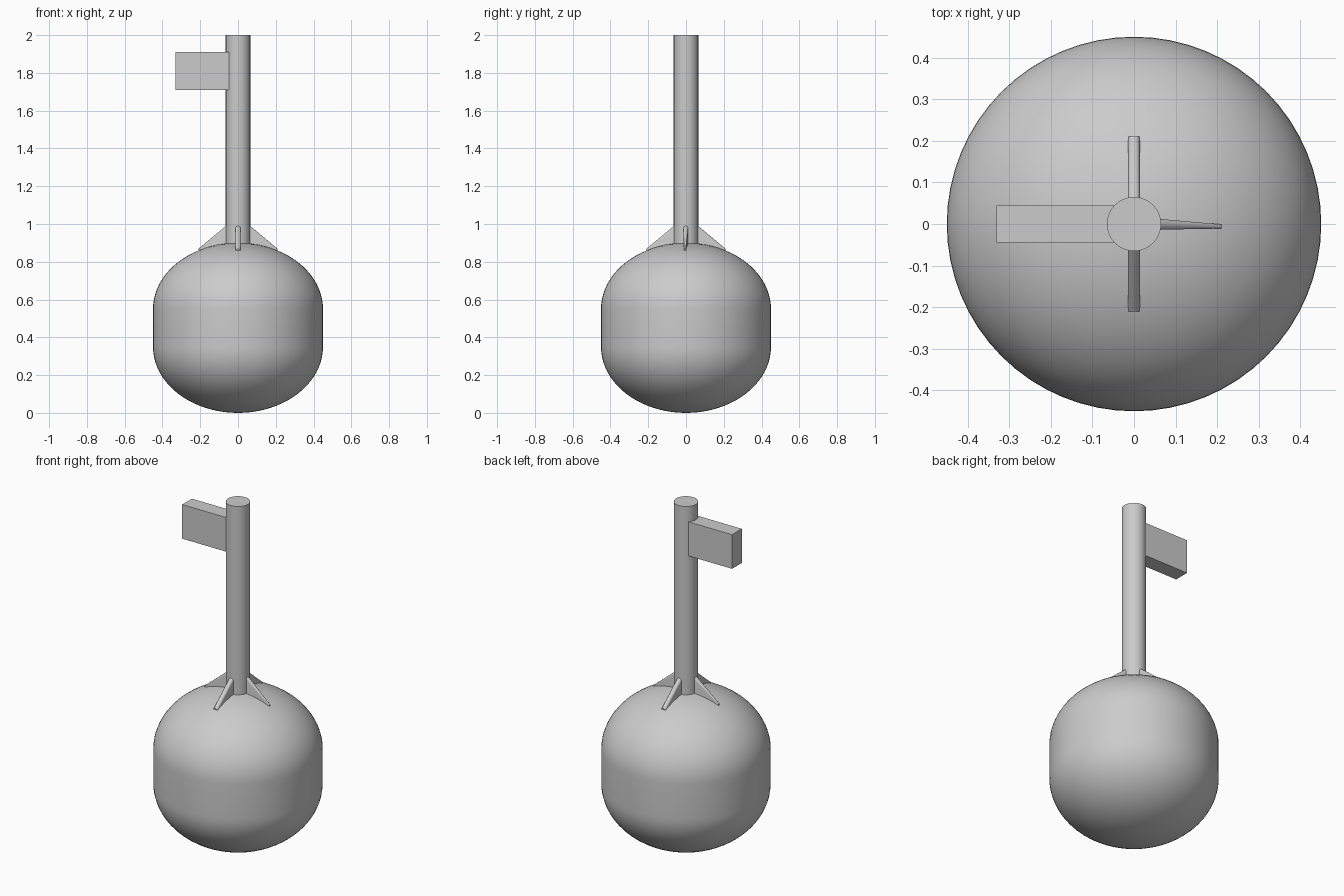
import bpy, bmesh, math
from mathutils import Matrix

cube = bpy.data.objects.get("Cube")
if cube:
    bpy.data.objects.remove(cube)

grey = bpy.data.materials.new("plain grey")
grey.use_nodes = True
colour = (0.6, 0.6, 0.6, 1)
grey.diffuse_color = colour
grey.node_tree.nodes["Principled BSDF"].inputs["Base Color"].default_value = colour


def finish(name, bm, smooth=True):
    """Turn a bmesh into a named grey object."""
    bmesh.ops.recalc_face_normals(bm, faces=bm.faces)
    mesh = bpy.data.meshes.new(name)
    bm.to_mesh(mesh)
    bm.free()
    mesh.materials.append(grey)
    obj = bpy.data.objects.new(name, mesh)
    bpy.context.collection.objects.link(obj)
    if smooth:
        bpy.ops.object.select_all(action='DESELECT')
        obj.select_set(True)
        bpy.context.view_layer.objects.active = obj
        bpy.ops.object.shade_smooth_by_angle(angle=math.radians(35))
    return obj


# Body: elliptical domes above and below a straight band
RADIUS, DOME, BAND, STEPS = 0.45, 0.35, 0.2, 20
angles = [math.pi / 2 * i / STEPS for i in range(STEPS + 1)]
lower = [(RADIUS * math.sin(a), DOME - DOME * math.cos(a)) for a in angles]
upper = [(r, 2 * DOME + BAND - z) for r, z in reversed(lower)]
bm = bmesh.new()
verts = [bm.verts.new((r, 0, z)) for r, z in lower + upper]
edges = [bm.edges.new(pair) for pair in zip(verts, verts[1:])]
bmesh.ops.spin(bm, geom=verts + edges, axis=(0, 0, 1), cent=(0, 0, 0),
               angle=math.tau, steps=64)
bmesh.ops.remove_doubles(bm, verts=bm.verts, dist=0.0005)
finish("body", bm)

# Pole: upright cylinder rooted in the body
BOTTOM, TOP = 0.85, 2.0
bm = bmesh.new()
bmesh.ops.create_cone(bm, cap_ends=True, segments=48, radius1=0.065,
                      radius2=0.065, depth=TOP - BOTTOM,
                      matrix=Matrix.Translation((0, 0, (TOP + BOTTOM) / 2)))
finish("pole", bm)

# Flag: solid block reaching into the pole
bm = bmesh.new()
bmesh.ops.create_cube(bm, size=1, matrix=Matrix.Translation((-0.175, 0, 1.81))
                      @ Matrix.Diagonal((0.31, 0.09, 0.2, 1)))
finish("flag", bm, smooth=False)


def fin(name, turn, inner, outer, shift):
    """Triangular brace with a rounded sloping edge, tapering outwards."""
    bm = bmesh.new()
    rings = []
    for x, z, half, y in ((0.04, 1.01, inner, 0), (0.21, 0.868, outer, shift)):
        arc = [math.pi * i / 8 for i in range(9)]
        ring = [(x, y + half * math.cos(a), z - half * (1 - math.sin(a)))
                for a in arc]
        ring += [(x, y - half, 0.82), (x, y + half, 0.82)]
        rings.append([bm.verts.new(p) for p in ring])
    a, b = rings
    for i in range(len(a)):
        j = (i + 1) % len(a)
        bm.faces.new((a[i], a[j], b[j], b[i]))
    bm.faces.new(a)
    bm.faces.new(b)
    bm.transform(Matrix.Rotation(turn, 4, 'Z'))
    finish(name, bm)


# Fins: four braces around the foot of the pole
fin("left_fin", 0, 0.014, 0.005, -0.006)
fin("back_fin", math.pi / 2, 0.014, 0.014, 0)
fin("right_fin", math.pi, 0.014, 0.005, 0.006)
fin("front_fin", -math.pi / 2, 0.014, 0.014, 0)
